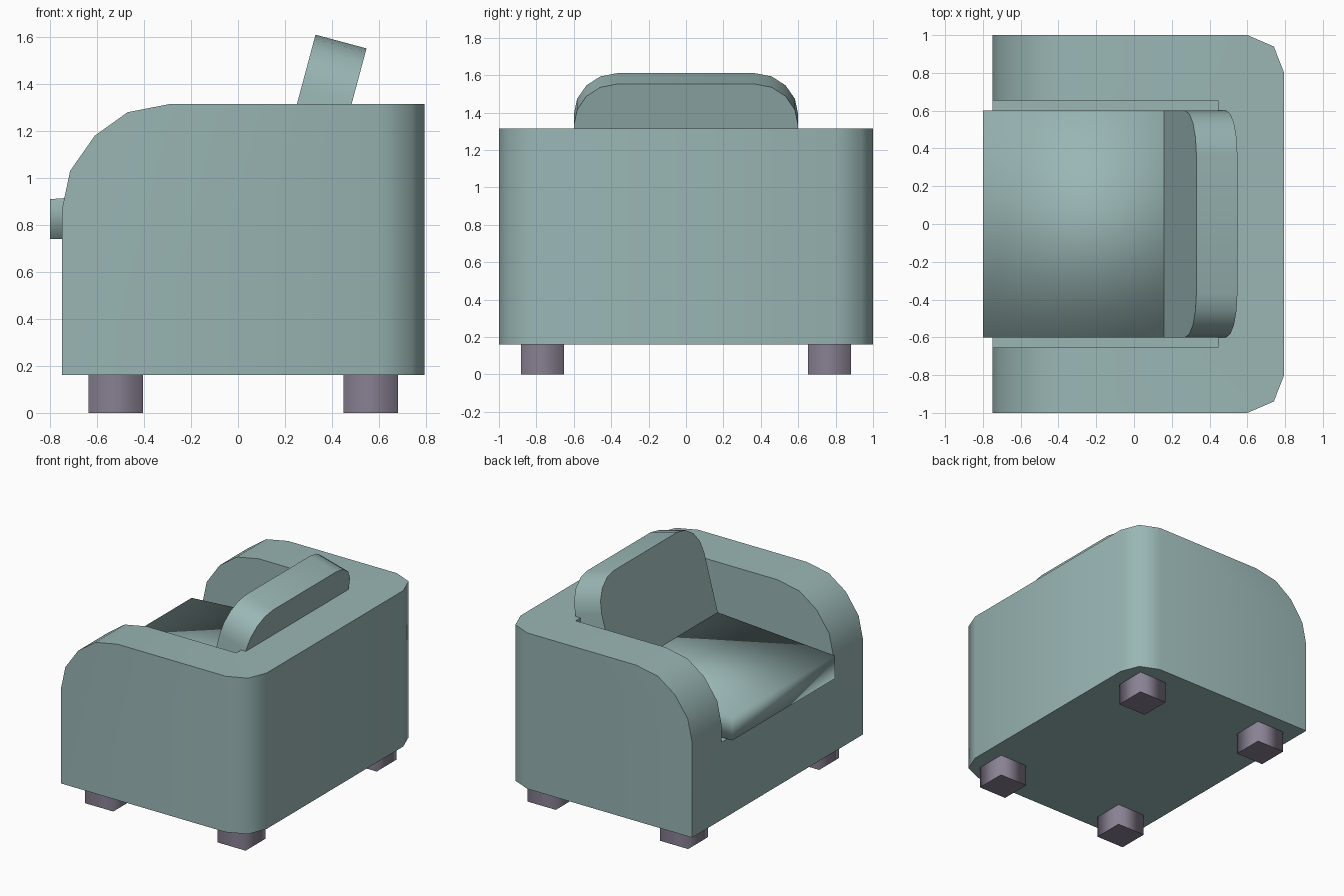
import bpy, bmesh
from math import sin, cos, radians, pi
from mathutils import Vector, Matrix

cube = bpy.data.objects.get("Cube")
if cube:
    bpy.data.objects.remove(cube, do_unlink=True)


def material(name, rgb):
    mat = bpy.data.materials.new(name)
    mat.use_nodes = True
    mat.diffuse_color = (*rgb, 1)
    mat.node_tree.nodes["Principled BSDF"].inputs["Base Color"].default_value = (*rgb, 1)
    return mat


fabric = material("sage teal fabric", (0.32, 0.47, 0.46))
wood = material("mauve grey legs", (0.25, 0.22, 0.29))


def prism(name, outline, axis, lo, hi, mat):
    """Extrude a 2D outline along y or z between lo and hi."""
    place = (lambda a, b, t: (a, t, b)) if axis == "y" else (lambda a, b, t: (a, b, t))
    bm = bmesh.new()
    face = bm.faces.new([bm.verts.new(place(a, b, lo)) for a, b in outline])
    out = bmesh.ops.extrude_face_region(bm, geom=[face])["geom"]
    shift = Vector(place(0, 0, hi - lo))
    bmesh.ops.translate(bm, vec=shift, verts=[v for v in out if isinstance(v, bmesh.types.BMVert)])
    bmesh.ops.recalc_face_normals(bm, faces=bm.faces)
    mesh = bpy.data.meshes.new(name)
    bm.to_mesh(mesh)
    bm.free()
    mesh.materials.append(mat)
    obj = bpy.data.objects.new(name, mesh)
    bpy.context.collection.objects.link(obj)
    return obj


def activate(obj):
    bpy.ops.object.select_all(action="DESELECT")
    obj.select_set(True)
    bpy.context.view_layer.objects.active = obj


def smooth(obj, degrees):
    activate(obj)
    bpy.ops.object.shade_smooth_by_angle(angle=radians(degrees))


def combine(obj, cutter, operation):
    """Apply a boolean, then drop the cutter."""
    cutter.hide_render = True
    activate(obj)
    mod = obj.modifiers.new("cut", "BOOLEAN")
    mod.operation, mod.object, mod.solver = operation, cutter, "EXACT"
    bpy.ops.object.modifier_apply(modifier=mod.name)
    bpy.data.objects.remove(cutter, do_unlink=True)


# Shell: footprint with clipped back corners, rounded arm fronts, seat recess
half = [(0.795, 0.8), (0.74, 0.94), (0.6, 1), (-0.75, 1)]
footprint = half + [(x, -y) for x, y in reversed(half)]
body = prism("armchair_body", footprint, "z", 0.16, 1.315, fabric)
arm_profile = [(-0.75, 0), (-0.75, 0.86), (-0.715, 1.03), (-0.61, 1.18),
               (-0.47, 1.28), (-0.29, 1.315), (-0.29, 1.5), (1, 1.5), (1, 0)]
arm_profile[0], arm_profile[1] = (-0.751, 0), (-0.751, 0.86)
combine(body, prism("arm_shaper", arm_profile, "y", -1.2, 1.2, fabric), "INTERSECT")
recess = [(-1, 0.735), (0.445, 0.735), (0.445, 1.6), (-1, 1.6)]
combine(body, prism("recess_cutter", recess, "y", -0.655, 0.655, fabric), "DIFFERENCE")
smooth(body, 50)

# Seat cushion, rising slightly to the back, softly shaded
seat = prism("seat_cushion", [(-0.8, 0.74), (0.4, 0.74), (0.4, 0.99), (-0.8, 0.91)],
             "y", -0.6, 0.6, fabric)
smooth(seat, 120)

# Back cushion: rounded upper corners, leaning back
height, radius, thick = 0.84, 0.23, 0.225
arc = [(0.6 - radius + radius * cos(i * pi / 8), radius * sin(i * pi / 8) - radius)
       for i in range(5)]
outline = [(0.6, -height)] + arc
outline += [(-a, b) for a, b in reversed(outline)]
back = prism("back_cushion", outline, "z", 0, thick, fabric)
# Local x runs across the chair, local y up the cushion, local z through it
tilt = radians(15)
axes = Matrix(((0, sin(tilt), cos(tilt)), (-1, 0, 0), (0, cos(tilt), -sin(tilt))))
back.data.transform(Matrix.Translation((0.33, 0, 1.61)) @ axes.to_4x4())
bm = bmesh.new()
bm.from_mesh(back.data)
bmesh.ops.recalc_face_normals(bm, faces=bm.faces)
bm.to_mesh(back.data)
bm.free()
smooth(back, 50)

# Four block legs, soft upright edges and crisp ends
for x, x_name in ((-0.52, "front"), (0.565, "rear")):
    for y, y_name in ((-0.767, "right"), (0.767, "left")):
        r = 0.116
        square = [(x - r, y - r), (x + r, y - r), (x + r, y + r), (x - r, y + r)]
        leg = prism(f"{x_name}_{y_name}_leg", square, "z", 0, 0.165, wood)
        smooth(leg, 120)
        bm = bmesh.new()
        bm.from_mesh(leg.data)
        for edge in bm.edges:
            edge.smooth = abs(edge.verts[0].co.z - edge.verts[1].co.z) > 0.1
        bm.to_mesh(leg.data)
        bm.free()
